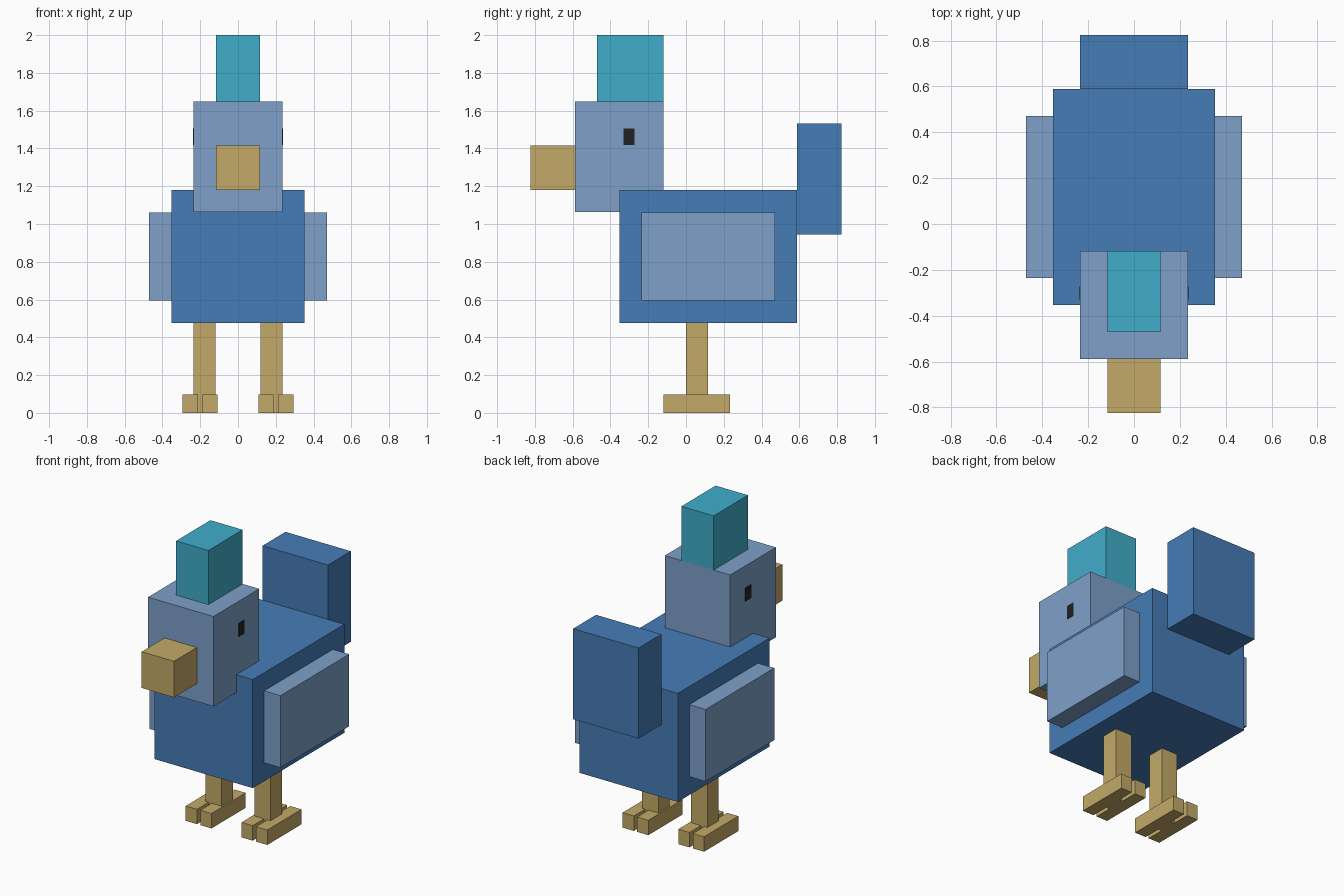
import bpy
import bmesh
from mathutils import Matrix, Vector

cube = bpy.data.objects.get("Cube")
if cube:
    bpy.data.objects.remove(cube, do_unlink=True)


def material(name, r, g, b):
    mat = bpy.data.materials.new(name)
    mat.use_nodes = True
    mat.diffuse_color = (r, g, b, 1)
    shader = next(n for n in mat.node_tree.nodes if n.type == 'BSDF_PRINCIPLED')
    shader.inputs["Base Color"].default_value = (r, g, b, 1)
    return mat


blue = material("blue", 0.061, 0.202, 0.474)
pale_blue = material("pale blue", 0.209, 0.352, 0.584)
teal = material("teal", 0.051, 0.418, 0.591)
tan = material("tan", 0.546, 0.402, 0.138)
black = material("black", 0.016, 0.016, 0.016)


def box(name, mat, x, y, z):
    """Flat-faced box from its (low, high) extent on each axis."""
    size = Vector([hi - lo for lo, hi in (x, y, z)])
    centre = Vector([(hi + lo) / 2 for lo, hi in (x, y, z)])
    bm = bmesh.new()
    bmesh.ops.create_cube(bm, size=1, matrix=Matrix.Diagonal(size).to_4x4())
    mesh = bpy.data.meshes.new(name)
    bm.to_mesh(mesh)
    bm.free()
    mesh.materials.append(mat)
    obj = bpy.data.objects.new(name, mesh)
    obj.location = centre
    bpy.context.collection.objects.link(obj)


def pair(name, mat, x, y, z):
    """The same box on the left (+x) and the right (-x)."""
    box("left_" + name, mat, x, y, z)
    box("right_" + name, mat, (-x[1], -x[0]), y, z)


# Body, tail and wings
box("body", blue, (-0.353, 0.353), (-0.353, 0.588), (0.475, 1.18))
box("tail", blue, (-0.235, 0.235), (0.588, 0.823), (0.945, 1.533))
pair("wing", pale_blue, (0.353, 0.47), (-0.235, 0.47), (0.594, 1.062))

# Head, crest, beak and eyes
box("head", pale_blue, (-0.235, 0.235), (-0.588, -0.118), (1.064, 1.648))
box("crest", teal, (-0.116, 0.116), (-0.47, -0.118), (1.648, 2.0))
box("beak", tan, (-0.116, 0.116), (-0.823, -0.588), (1.18, 1.415))
pair("eye", black, (0.233, 0.238), (-0.33, -0.272), (1.418, 1.506))

# Legs run to the ground and join the two toes of each foot
pair("leg", tan, (0.118, 0.235), (0.0, 0.116), (0.0, 0.475))
pair("inner_toe", tan, (0.108, 0.188), (-0.118, 0.233), (0.0, 0.097))
pair("outer_toe", tan, (0.212, 0.293), (-0.118, 0.233), (0.0, 0.097))
